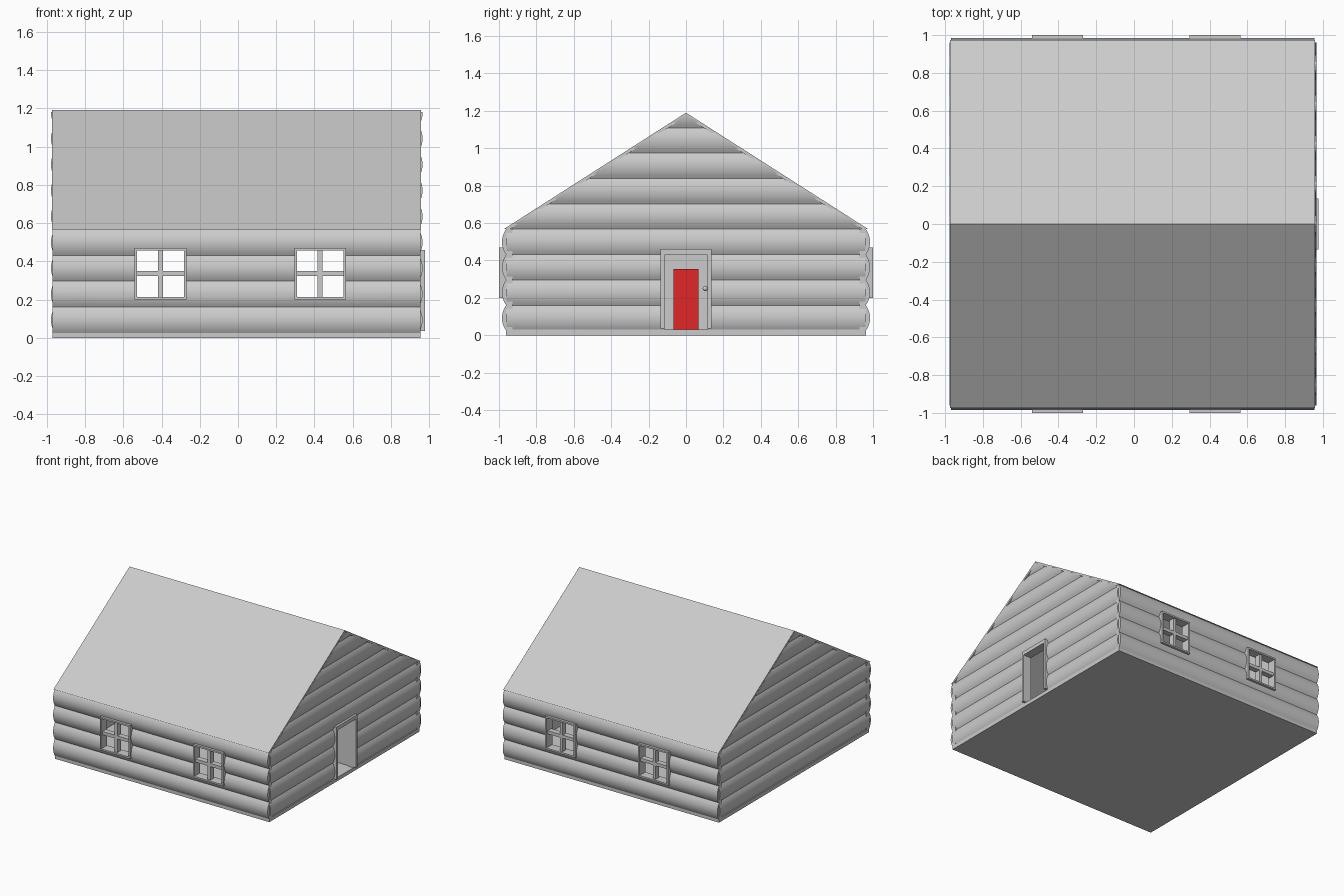
import bpy, bmesh, math
from mathutils import Vector

if "Cube" in bpy.data.objects:
    bpy.data.objects.remove(bpy.data.objects["Cube"])

X0, X1 = -0.97, 0.955          # cabin ends
XC = (X0 + X1) / 2
LOG, BASE = 0.1355, 0.025      # log height, floor thickness
EAVE, RIDGE, HALF = 0.567, 1.19, 0.975


def finish(name, bm, smooth=False):
    bmesh.ops.recalc_face_normals(bm, faces=bm.faces)
    me = bpy.data.meshes.new(name)
    bm.to_mesh(me)
    bm.free()
    ob = bpy.data.objects.new(name, me)
    bpy.context.collection.objects.link(ob)
    if smooth:
        smooth_it(ob)
    return ob


def smooth_it(ob):
    bpy.ops.object.select_all(action='DESELECT')
    ob.select_set(True)
    bpy.context.view_layer.objects.active = ob
    bpy.ops.object.shade_smooth_by_angle(angle=math.radians(35))


def add_box(bm, lo, hi):
    vs = bmesh.ops.create_cube(bm, size=1)['verts']
    for v in vs:
        v.co = Vector([(a + b) / 2 + c * (b - a) for a, b, c in zip(lo, hi, v.co)])


def box(name, *pairs):
    bm = bmesh.new()
    for lo, hi in pairs:
        add_box(bm, lo, hi)
    return finish(name, bm)


def prism(bm, ring_a, ring_b):
    a = [bm.verts.new(p) for p in ring_a]
    b = [bm.verts.new(p) for p in ring_b]
    bm.faces.new(a)
    bm.faces.new(b)
    for i in range(len(a)):
        j = (i + 1) % len(a)
        bm.faces.new((a[i], a[j], b[j], b[i]))


def log_profile(count, bulge, thick=0.035, seg=8):
    """(outward, z) outline of a stack of rounded logs with a flat inner side."""
    pts = [(0, BASE)]
    for k in range(count):
        for i in range(1, seg + 1):
            t = i / seg
            pts.append((bulge * math.sin(math.pi * t) ** 0.8 if t < 1 else 0,
                        BASE + LOG * (k + t)))
    return pts + [(-thick, pts[-1][1]), (-thick, BASE)]


def cut(ob, cutter):
    m = ob.modifiers.new("opening", 'BOOLEAN')
    m.operation, m.solver, m.object = 'DIFFERENCE', 'EXACT', cutter
    bpy.context.view_layer.objects.active = ob
    bpy.ops.object.modifier_apply(modifier=m.name)


# floor slab
box("floor", ((X0, -0.962, 0), (X1, 0.962, BASE + 0.005)))

# long walls with window openings
WIN_X, WIN_Z, WIN_R = (-0.405, 0.43), 0.335, 0.135
cutter = box("window_cutter", *[((x - 0.122, -1.2, WIN_Z - 0.122), (x + 0.122, 1.2, WIN_Z + 0.122))
                                for x in WIN_X])
for s, side in ((-1, "front"), (1, "back")):
    bm = bmesh.new()
    prof = log_profile(4, 0.022)
    prism(bm, *[[(x, s * (0.962 + o), z) for o, z in prof] for x in (X0, X1)])
    wall = finish(side + "_log_wall", bm)
    cut(wall, cutter)
    smooth_it(wall)
bpy.data.objects.remove(cutter)

# gable walls, trimmed to the roof slope; right one has the doorway
cutter = box("door_cutter", ((0.8, -0.115, BASE + 0.005), (1.2, 0.115, 0.432)))
for s, side in ((-1, "left"), (1, "right")):
    bm = bmesh.new()
    valley = 0.958 if s < 0 else 0.945
    prof = log_profile(9, 0.02)
    prism(bm, *[[(s * (valley + o), y, z) for o, z in prof] for y in (-0.96, 0.96)])
    for t in (-1, 1):
        r = bmesh.ops.bisect_plane(
            bm, geom=bm.verts[:] + bm.edges[:] + bm.faces[:],
            plane_co=(0, 0, RIDGE - 0.01), plane_no=(0, t * (RIDGE - EAVE), HALF),
            clear_outer=True)
        bmesh.ops.holes_fill(bm, edges=[e for e in bm.edges if e.is_boundary], sides=0)
    wall = finish(side + "_gable_wall", bm)
    if s > 0:
        cut(wall, cutter)
    smooth_it(wall)
bpy.data.objects.remove(cutter)

# roof: one thin folded sheet
bm = bmesh.new()
roof = [(HALF, EAVE), (0, RIDGE), (-HALF, EAVE), (-HALF + 0.032, EAVE), (0, RIDGE - 0.021), (HALF - 0.032, EAVE)]
prism(bm, *[[(x, y, z) for y, z in roof] for x in (X0 - 0.003, X1 + 0.003)])
finish("roof", bm)

# window frames with cross bars
for s, side in ((-1, "front"), (1, "back")):
    for n, x in enumerate(WIN_X):
        r, i, b = WIN_R, WIN_R - 0.013, 0.013
        ya, yb = sorted((s * 0.925, s * 1.0))
        ca, cb = sorted((s * 0.94, s * 0.985))
        box(f"{side}_window_{n + 1}",
            ((x - r, ya, WIN_Z - r), (x - i, yb, WIN_Z + r)),
            ((x + i, ya, WIN_Z - r), (x + r, yb, WIN_Z + r)),
            ((x - i, ya, WIN_Z + i), (x + i, yb, WIN_Z + r)),
            ((x - i, ya, WIN_Z - r), (x + i, yb, WIN_Z - i)),
            ((x - b, ca, WIN_Z - i), (x + b, cb, WIN_Z + i)),
            ((x - i, ca, WIN_Z - b), (x + i, cb, WIN_Z + b)))

# door frame
box("door_frame",
    ((0.905, -0.135, 0.035), (0.977, -0.115, 0.46)),
    ((0.905, 0.115, 0.035), (0.977, 0.135, 0.46)),
    ((0.905, -0.115, 0.43), (0.977, 0.115, 0.46)))

# door standing open inwards, with knob
box("open_door", ((0.71, 0.115, 0.035), (0.92, 0.13, 0.43)))
bm = bmesh.new()
bmesh.ops.create_uvsphere(bm, u_segments=12, v_segments=8, radius=0.014)
bmesh.ops.translate(bm, verts=bm.verts, vec=(0.8, 0.103, 0.25))
finish("door_knob", bm, True)

# red panel on the far inner wall
red = bpy.data.materials.new("red")
red.diffuse_color = (0.75, 0.02, 0.02, 1)
red.use_nodes = True
red.node_tree.nodes["Principled BSDF"].inputs["Base Color"].default_value = red.diffuse_color
panel = box("red_panel", ((-0.925, -0.068, BASE + 0.005), (-0.89, 0.068, 0.355)))
panel.data.materials.append(red)
